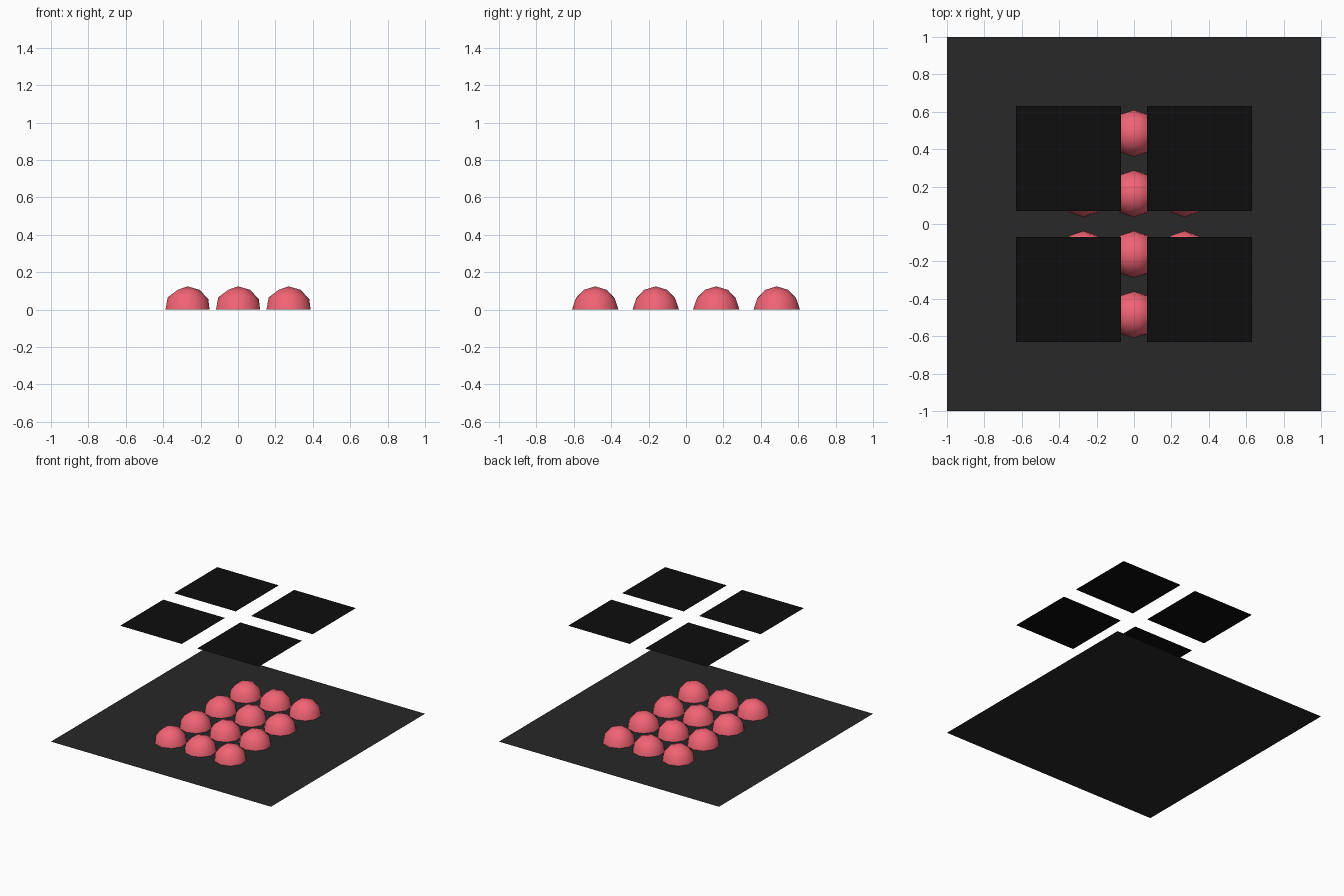
import bpy, bmesh

if "Cube" in bpy.data.objects:
    bpy.data.objects.remove(bpy.data.objects["Cube"])

PANEL_Z = 0.91


def material(name, rgb):
    mat = bpy.data.materials.new(name)
    mat.diffuse_color = (*rgb, 1)
    mat.use_nodes = True
    mat.node_tree.nodes["Principled BSDF"].inputs["Base Color"].default_value = mat.diffuse_color
    return mat


def add_object(name, mesh, loc, mat):
    obj = bpy.data.objects.new(name, mesh)
    obj.location = loc
    bpy.context.collection.objects.link(obj)
    if not mesh.materials:
        mesh.materials.append(mat)
    return obj


def plane_mesh(name, half):
    bm = bmesh.new()
    bmesh.ops.create_grid(bm, x_segments=1, y_segments=1, size=half)
    mesh = bpy.data.meshes.new(name)
    bm.to_mesh(mesh)
    bm.free()
    return mesh


def dome_mesh(name, radius):
    # upper half of a two-level icosphere, open at its ten-sided equator
    bm = bmesh.new()
    bmesh.ops.create_icosphere(bm, subdivisions=2, radius=radius)
    low = [v for v in bm.verts if v.co.z < -0.001]
    bmesh.ops.delete(bm, geom=low, context='VERTS')
    for f in bm.faces:
        f.smooth = True
    mesh = bpy.data.meshes.new(name)
    bm.to_mesh(mesh)
    bm.free()
    return mesh


floor_mat = material("dark_grey", (0.021, 0.021, 0.021))
panel_mat = material("black", (0.004, 0.004, 0.004))
dome_mat = material("coral", (0.88, 0.125, 0.175))

# Floor sheet
add_object("floor", plane_mesh("floor", 1.0), (0, 0, 0), floor_mat)

# Grid of domes, three by four
dome = dome_mesh("dome", 0.124)
for x in (-0.27, 0, 0.27):
    for y in (-0.485, -0.162, 0.162, 0.485):
        add_object("dome", dome, (x, y, 0), dome_mat)

# Four overhead panels
panel = plane_mesh("overhead_panel", 0.28)
for x in (-0.35, 0.35):
    for y in (-0.35, 0.35):
        add_object("overhead_panel", panel, (x, y, PANEL_Z), panel_mat)
